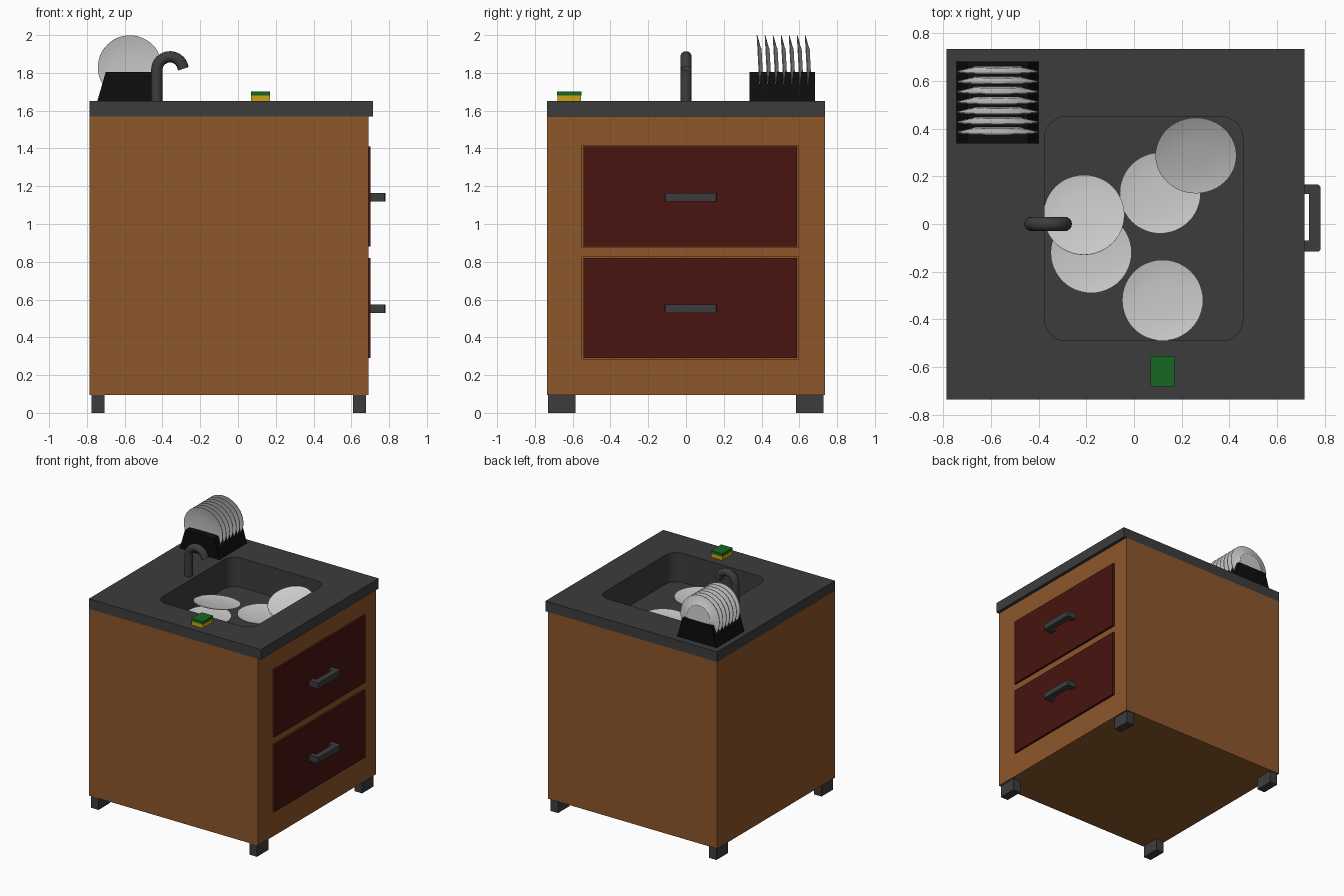
import bpy, bmesh, math
from mathutils import Matrix, Vector

if "Cube" in bpy.data.objects:
    bpy.data.objects.remove(bpy.data.objects["Cube"])


def material(name, rgb):
    m = bpy.data.materials.new(name)
    m.diffuse_color = (*rgb, 1)
    m.use_nodes = True
    m.node_tree.nodes["Principled BSDF"].inputs["Base Color"].default_value = m.diffuse_color
    return m


WOOD = material("wood", (0.27, 0.095, 0.023))
RED = material("dark_red", (0.065, 0.007, 0.005))
SLATE = material("slate", (0.046, 0.046, 0.046))
BLACK = material("black", (0.004, 0.004, 0.004))
GREEN = material("green", (0.008, 0.13, 0.015))
YELLOW = material("yellow", (0.6, 0.38, 0.005))


def finish(name, bm, mat=None):
    bmesh.ops.recalc_face_normals(bm, faces=bm.faces)
    me = bpy.data.meshes.new(name)
    bm.to_mesh(me)
    bm.free()
    ob = bpy.data.objects.new(name, me)
    bpy.context.collection.objects.link(ob)
    if mat:
        me.materials.append(mat)
    return ob


def prism(name, pts, lo, hi, mat=None, axis="z"):
    """Extrude a 2D outline along z (outline in xy) or y (outline in xz)."""
    bm = bmesh.new()
    put = (lambda a, b, c: (a, b, c)) if axis == "z" else (lambda a, b, c: (a, c, b))
    face = bm.faces.new([bm.verts.new(put(a, b, lo)) for a, b in pts])
    ext = bmesh.ops.extrude_face_region(bm, geom=[face])
    verts = [v for v in ext["geom"] if isinstance(v, bmesh.types.BMVert)]
    bmesh.ops.translate(bm, verts=verts, vec=put(0, 0, hi - lo))
    return finish(name, bm, mat)


def box(name, x, y, z, mat=None):
    return prism(name, [(x[0], y[0]), (x[1], y[0]), (x[1], y[1]), (x[0], y[1])], z[0], z[1], mat)


def activate(ob):
    bpy.ops.object.select_all(action="DESELECT")
    ob.select_set(True)
    bpy.context.view_layer.objects.active = ob


def cut(ob, cutter):
    mod = ob.modifiers.new("cut", "BOOLEAN")
    mod.operation, mod.solver, mod.object = "DIFFERENCE", "EXACT", cutter
    activate(ob)
    bpy.ops.object.modifier_apply(modifier=mod.name)
    bpy.data.objects.remove(cutter)


def smooth(ob, angle=35):
    activate(ob)
    bpy.ops.object.shade_smooth_by_angle(angle=math.radians(angle))


def sink_outline(grow=0.0):
    """Rounded rectangle of the sink opening."""
    r, pts = 0.09, []
    x0, x1, y0, y1 = -0.375 + r, 0.457 - r, -0.49 + r, 0.45 - r
    for k, (cx, cy) in enumerate([(x1, y1), (x0, y1), (x0, y0), (x1, y0)]):
        for i in range(9):
            a = math.pi / 2 * (k + i / 8)
            pts.append((cx + (r + grow) * math.cos(a), cy + (r + grow) * math.sin(a)))
    return pts


FLOOR, DECK, TOP = 1.42, 1.57, 1.65

# Cabinet with a pocket for the basin
cabinet = box("cabinet", (-0.787, 0.69), (-0.737, 0.735), (0.095, DECK), WOOD)
cut(cabinet, prism("cutter", sink_outline(0.012), FLOOR - 0.02, 1.7))

# Two drawers, each set in a thin groove, with a U-shaped handle
for label, z0 in (("lower", 0.29), ("upper", 0.88)):
    z1 = z0 + 0.53
    cut(cabinet, box("cutter", (0.67, 0.75), (-0.55, 0.595), (z0 - 0.005, z1 + 0.005)))
    box(label + "_drawer_front", (0.66, 0.702), (-0.543, 0.588), (z0, z1), RED)
    u = [(0.70, -0.115), (0.775, -0.115), (0.782, -0.108), (0.782, 0.158), (0.775, 0.165),
         (0.70, 0.165), (0.70, 0.125), (0.735, 0.125), (0.735, -0.07), (0.70, -0.07)]
    prism(label + "_drawer_handle", u, z0 + 0.24, z0 + 0.285, SLATE)

# Feet
for fx, x in (("left", (-0.775, -0.708)), ("right", (0.61, 0.677))):
    for fy, y in (("front", (-0.73, -0.585)), ("back", (0.582, 0.727))):
        box(f"{fy}_{fx}_foot", x, y, (0, 0.097), SLATE)

# Worktop and sink basin
worktop = box("worktop", (-0.787, 0.715), (-0.737, 0.735), (DECK, TOP), SLATE)
cut(worktop, prism("cutter", sink_outline(), 1.5, 1.7))
basin = prism("sink_basin", sink_outline(0.01), FLOOR - 0.015, DECK, SLATE)
cut(basin, prism("cutter", sink_outline(), FLOOR, 1.7))
smooth(worktop)
smooth(basin)

# Faucet: straight post and hooked spout
path = [(-0.43, 0, TOP), (-0.43, 0, 1.74)]
for i in range(17):
    a = math.radians(180 - i * 168 / 16)
    path.append((-0.36 + 0.07 * math.cos(a), 0, 1.815 + 0.07 * math.sin(a)))
path.append((-0.289, 0, 1.822))
curve = bpy.data.curves.new("faucet", "CURVE")
curve.dimensions = "3D"
curve.bevel_depth, curve.bevel_resolution = 0.03, 6
spline = curve.splines.new("POLY")
spline.points.add(len(path) - 1)
for p, co in zip(spline.points, path):
    p.co = (*co, 1)
faucet = bpy.data.objects.new("faucet", curve)
bpy.context.collection.objects.link(faucet)
curve.materials.append(SLATE)
activate(faucet)
bpy.ops.object.convert(target="MESH")
smooth(bpy.context.object, 40)


def plate(name, loc, rot=(0, 0, 0)):
    """Lathed shallow plate, origin at the middle of its underside."""
    prof = [(0, 0), (0.10, 0), (0.105, 0.004), (0.17, 0.018), (0.17, 0.022),
            (0.14, 0.016), (0.10, 0.011), (0.05, 0.009), (0, 0.008)]
    bm = bmesh.new()
    vs = [bm.verts.new((r, 0, z)) for r, z in prof]
    es = [bm.edges.new(p) for p in zip(vs, vs[1:])]
    bmesh.ops.spin(bm, geom=vs + es, cent=(0, 0, 0), axis=(0, 0, 1),
                   angle=2 * math.pi, steps=48)
    bmesh.ops.remove_doubles(bm, verts=bm.verts, dist=1e-5)
    ob = finish(name, bm)
    ob.location = loc
    ob.rotation_euler = [math.radians(a) for a in rot]
    smooth(ob, 30)


# Plates lying in the sink
plate("sink_plate_front", (0.12, -0.32, FLOOR))
plate("sink_plate_left", (-0.18, -0.12, FLOOR))
plate("sink_plate_middle", (0.11, 0.13, FLOOR))
plate("sink_plate_stacked", (-0.21, 0.035, 1.46), (-9, 0, 0))
plate("sink_plate_leaning", (0.26, 0.295, 1.49), (21, 0, 0))

# Drying rack with a row of upright plates
prism("dish_rack", [(-0.745, TOP), (-0.40, TOP), (-0.445, 1.805), (-0.70, 1.805)],
      0.337, 0.682, BLACK, axis="y")
for i in range(7):
    plate(f"rack_plate_{i + 1}", (-0.572, 0.405 + 0.0425 * i, 1.83), (93, 0, 0))

# Sponge
box("sponge_body", (0.07, 0.17), (-0.68, -0.555), (TOP, 1.68), YELLOW)
box("sponge_scourer", (0.07, 0.17), (-0.682, -0.553), (1.68, 1.702), GREEN)
